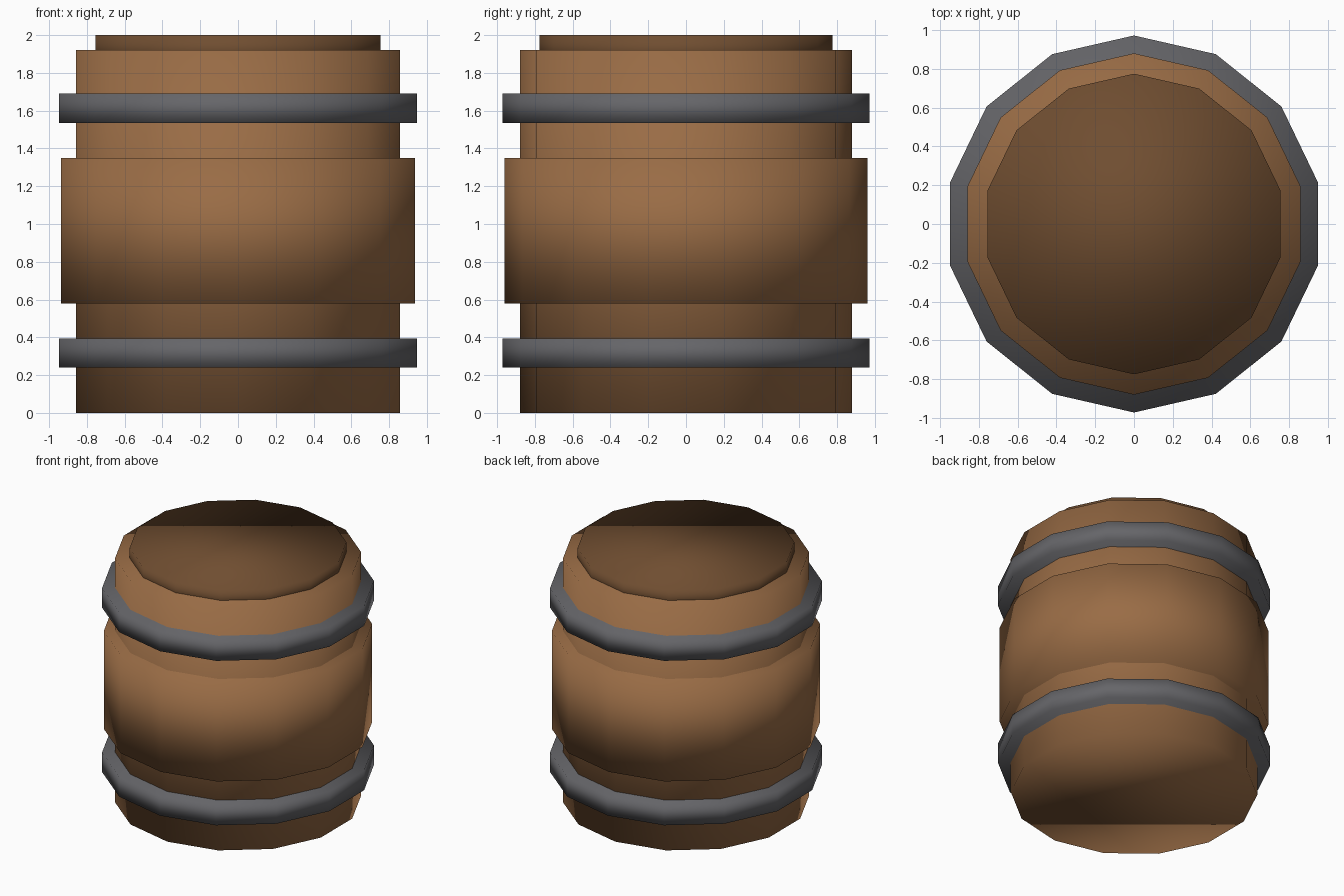
import bpy

if "Cube" in bpy.data.objects:
    bpy.data.objects.remove(bpy.data.objects["Cube"])

SIDES = 14


def material(name, rgb):
    m = bpy.data.materials.new(name)
    m.diffuse_color = (*rgb, 1.0)
    m.use_nodes = True
    m.node_tree.nodes["Principled BSDF"].inputs["Base Color"].default_value = m.diffuse_color
    return m


wood = material("oak_brown", (0.32, 0.15, 0.06))
dark_wood = material("dark_brown", (0.16, 0.075, 0.03))
iron = material("iron_grey", (0.13, 0.13, 0.14))


def drum(name, radius, z0, z1, mat):
    """Smooth-shaded 14-sided capped cylinder between two heights."""
    bpy.ops.mesh.primitive_cylinder_add(
        vertices=SIDES, radius=radius, depth=z1 - z0,
        location=(0, 0, (z0 + z1) / 2))
    ob = bpy.context.object
    ob.name = name
    ob.data.materials.append(mat)
    bpy.ops.object.shade_smooth()
    return ob


# Wooden staves: full-height body and wider belly
drum("barrel_body", 0.88, 0.0, 1.92, wood)
drum("barrel_belly", 0.96, 0.58, 1.35, wood)

# Raised lid, sunk slightly into the body
drum("lid", 0.775, 1.85, 2.0, dark_wood)

# Iron hoops
for name, z in (("lower_hoop", 0.24), ("upper_hoop", 1.535)):
    drum(name, 0.972, z, z + 0.155, iron)
